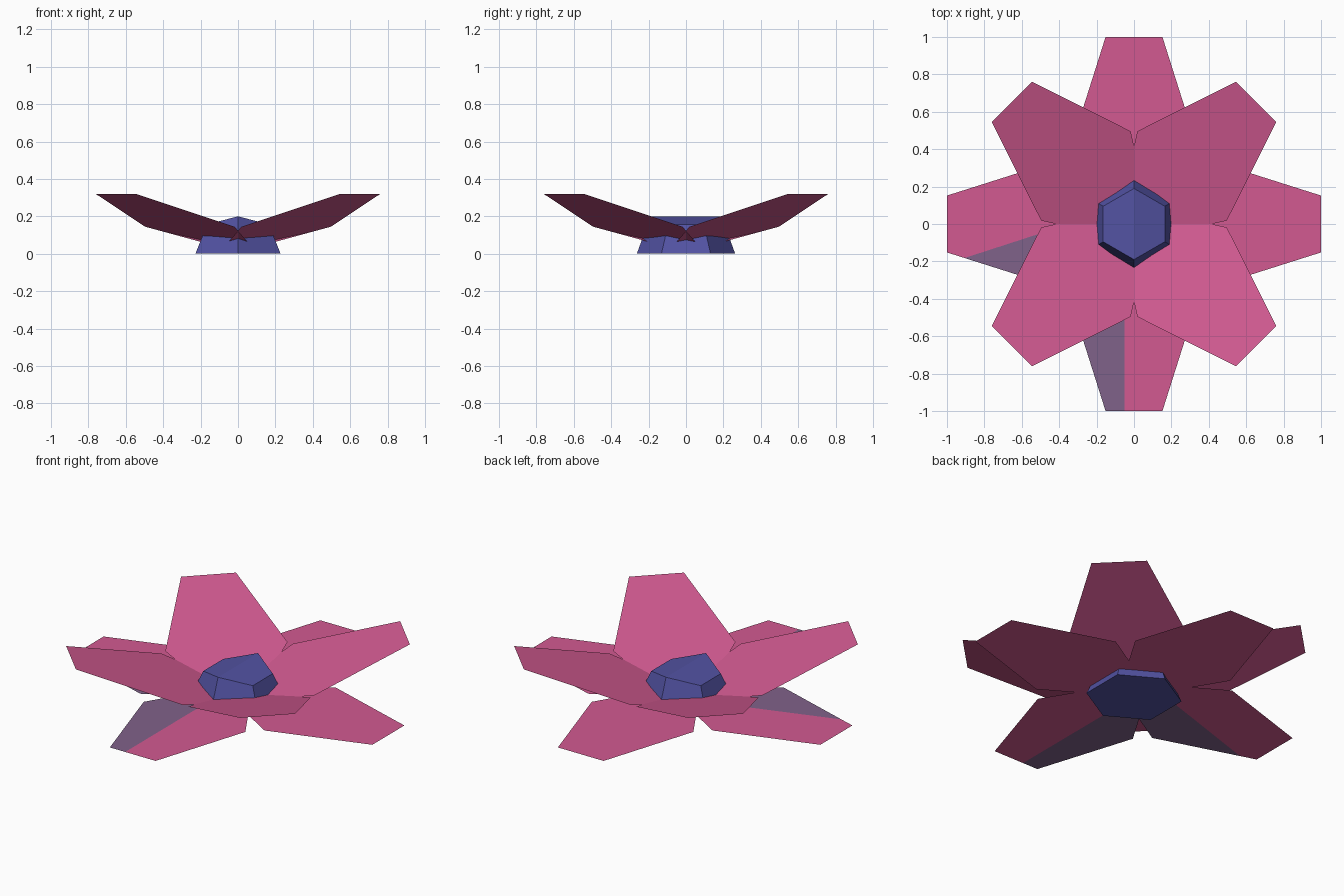
import bpy, bmesh, math
from mathutils import Matrix, Vector

if "Cube" in bpy.data.objects:
    bpy.data.objects.remove(bpy.data.objects["Cube"])


def material(name, rgb):
    m = bpy.data.materials.new(name)
    lin = [((c / 255 + 0.055) / 1.055) ** 2.4 for c in rgb]
    m.diffuse_color = (*lin, 1)
    m.use_nodes = True
    m.node_tree.nodes["Principled BSDF"].inputs["Base Color"].default_value = m.diffuse_color
    return m


PINK = material("petal_pink", (210, 90, 145))
GREY = material("petal_grey_purple", (128, 98, 138))
BLUE = material("centre_blue", (82, 82, 162))


def finish(bm, name, mats):
    mesh = bpy.data.meshes.new(name)
    bm.to_mesh(mesh)
    bm.free()
    for m in mats:
        mesh.materials.append(m)
    ob = bpy.data.objects.new(name, mesh)
    bpy.context.collection.objects.link(ob)
    return ob


# Half outline of one petal: distance along, half width
HALF = [(0.136, 0.172), (0.413, 0.338), (1.0, 0.152)]


def petal(name, angle, tilt, tip_r, tip_z, patch=None):
    """Flat petal; patch = (point, normal) marks a grey side of a straight line."""
    bm = bmesh.new()
    outline = [(s, -w) for s, w in HALF] + [(s, w) for s, w in reversed(HALF)]
    rot = Matrix.Rotation(math.radians(angle), 3, 'Z')
    c, sn = math.cos(tilt), math.sin(tilt)
    bm.faces.new([bm.verts.new(rot @ Vector((tip_r - (1 - s) * c, w, tip_z - (1 - s) * sn)))
                  for s, w in outline])
    if patch:
        co, no = Vector(patch[0]), Vector(patch[1])
        bmesh.ops.bisect_plane(bm, geom=bm.verts[:] + bm.edges[:] + bm.faces[:],
                               plane_co=co, plane_no=no)
        for f in bm.faces:
            f.material_index = int((f.calc_center_median() - co).dot(no) > 0)
    finish(bm, name, [PINK, GREY] if patch else [PINK])


# Raised diagonal petals
for i in range(4):
    petal(f"upper_petal_{i + 1}", 45 + 90 * i, math.radians(17.4), 0.924, 0.32)

# Level lower petals, two of them with a grey patch
patches = {180: ((-0.53, -0.06, 0), (0.324, -1, 0)), 270: ((-0.05, 0, 0), (-1, 0, 0))}
for i in range(4):
    petal(f"lower_petal_{i + 1}", 90 * i, 0, 1.0, 0.047, patches.get(90 * i))

# Six-sided flower centre with a ridge along y
bm = bmesh.new()
base, top = [], []
for i in range(6):
    a = math.radians(30 + 60 * i)
    x, y = math.cos(a), math.sin(a)
    base.append(bm.verts.new((0.263 * x, 0.263 * y, 0)))
    top.append(bm.verts.new((0.19 * x, 0.19 * y, 0.2 if abs(x) < 0.1 else 0.157)))
bm.faces.new(base[::-1])
for i in range(6):
    j = (i + 1) % 6
    bm.faces.new((base[i], base[j], top[j], top[i]))
bm.faces.new([top[k] for k in (1, 2, 3, 4)])
bm.faces.new([top[k] for k in (4, 5, 0, 1)])
finish(bm, "flower_centre", [BLUE])
